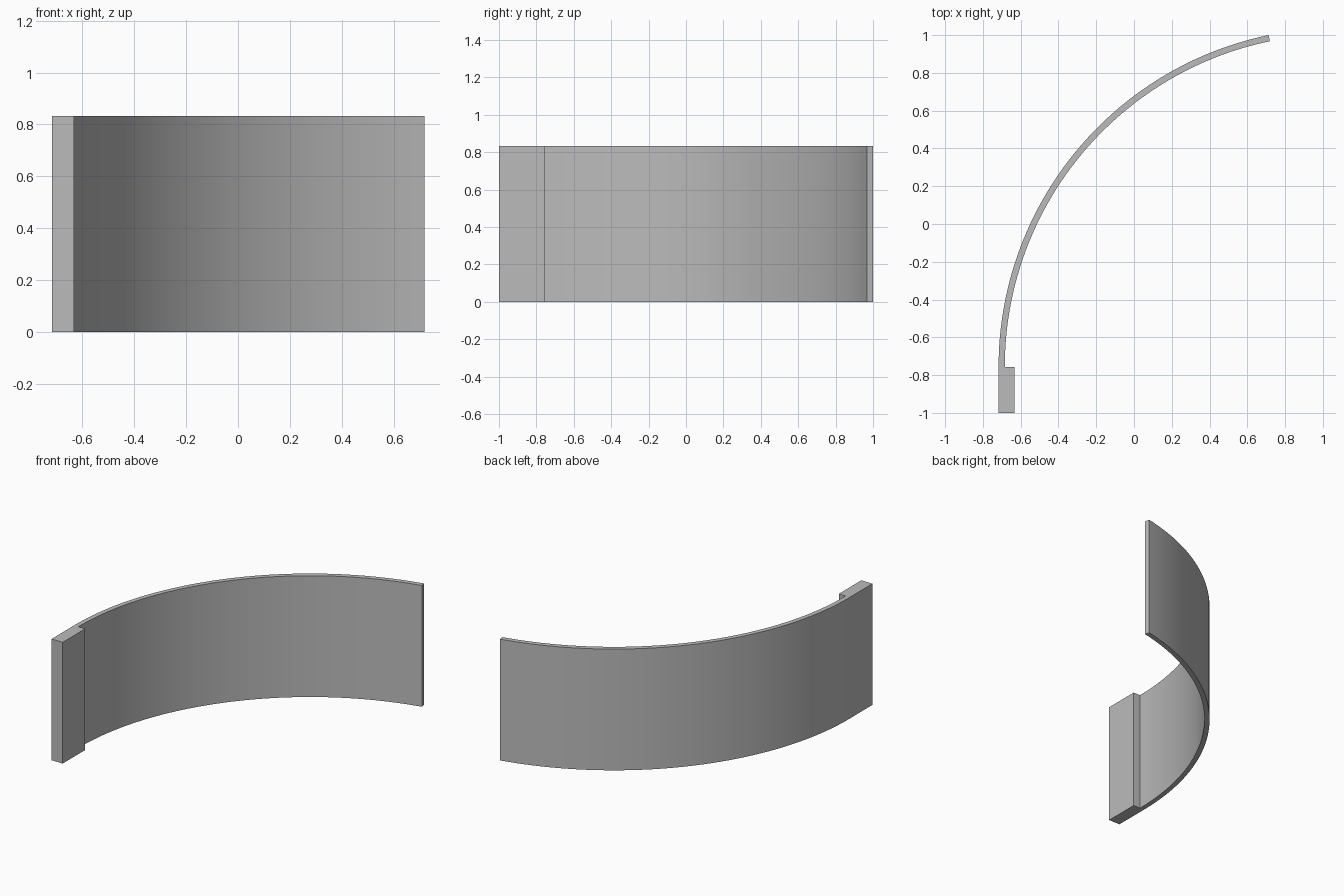
import bpy
import bmesh
import math

HEIGHT = 0.833
LEFT, FRONT = -0.717, -1.0
JOIN_Y = -0.756           # where the curved wall meets the end block
BLOCK_X = -0.632
THICK = 0.033
SWEEP_END = math.radians(11.7)
RADIUS = (1.0 - JOIN_Y) / math.cos(SWEEP_END)
SEGMENTS = 64

cube = bpy.data.objects.get("Cube")
if cube:
    bpy.data.objects.remove(cube, do_unlink=True)

grey = bpy.data.materials.new("plain grey")
grey.use_nodes = True
colour = (0.5, 0.5, 0.5, 1)
grey.diffuse_color = colour
grey.node_tree.nodes["Principled BSDF"].inputs["Base Color"].default_value = colour


def arc(radius):
    """Points from the block round to the free end."""
    sweep = math.pi / 2 - SWEEP_END
    points = []
    for i in range(SEGMENTS + 1):
        a = math.pi - sweep * i / SEGMENTS
        points.append((LEFT + RADIUS + radius * math.cos(a),
                       JOIN_Y + radius * math.sin(a)))
    return points


# Plan outline: thick end block running into a thin curved wall
outline = [(BLOCK_X, JOIN_Y), (BLOCK_X, FRONT), (LEFT, FRONT)]
outline += arc(RADIUS) + arc(RADIUS - THICK)[::-1]

# Extrude the outline to full height
bm = bmesh.new()
base = bm.faces.new([bm.verts.new((x, y, 0)) for x, y in outline])
top = bmesh.ops.extrude_face_region(bm, geom=[base], use_keep_orig=True)["geom"]
bmesh.ops.translate(bm, vec=(0, 0, HEIGHT),
                    verts=[v for v in top if isinstance(v, bmesh.types.BMVert)])
bmesh.ops.recalc_face_normals(bm, faces=bm.faces)
mesh = bpy.data.meshes.new("curved_wall")
bm.to_mesh(mesh)
bm.free()
mesh.materials.append(grey)

wall = bpy.data.objects.new("curved_wall_with_end_block", mesh)
bpy.context.collection.objects.link(wall)
bpy.context.view_layer.objects.active = wall
wall.select_set(True)
bpy.ops.object.shade_smooth_by_angle(angle=math.radians(30))
